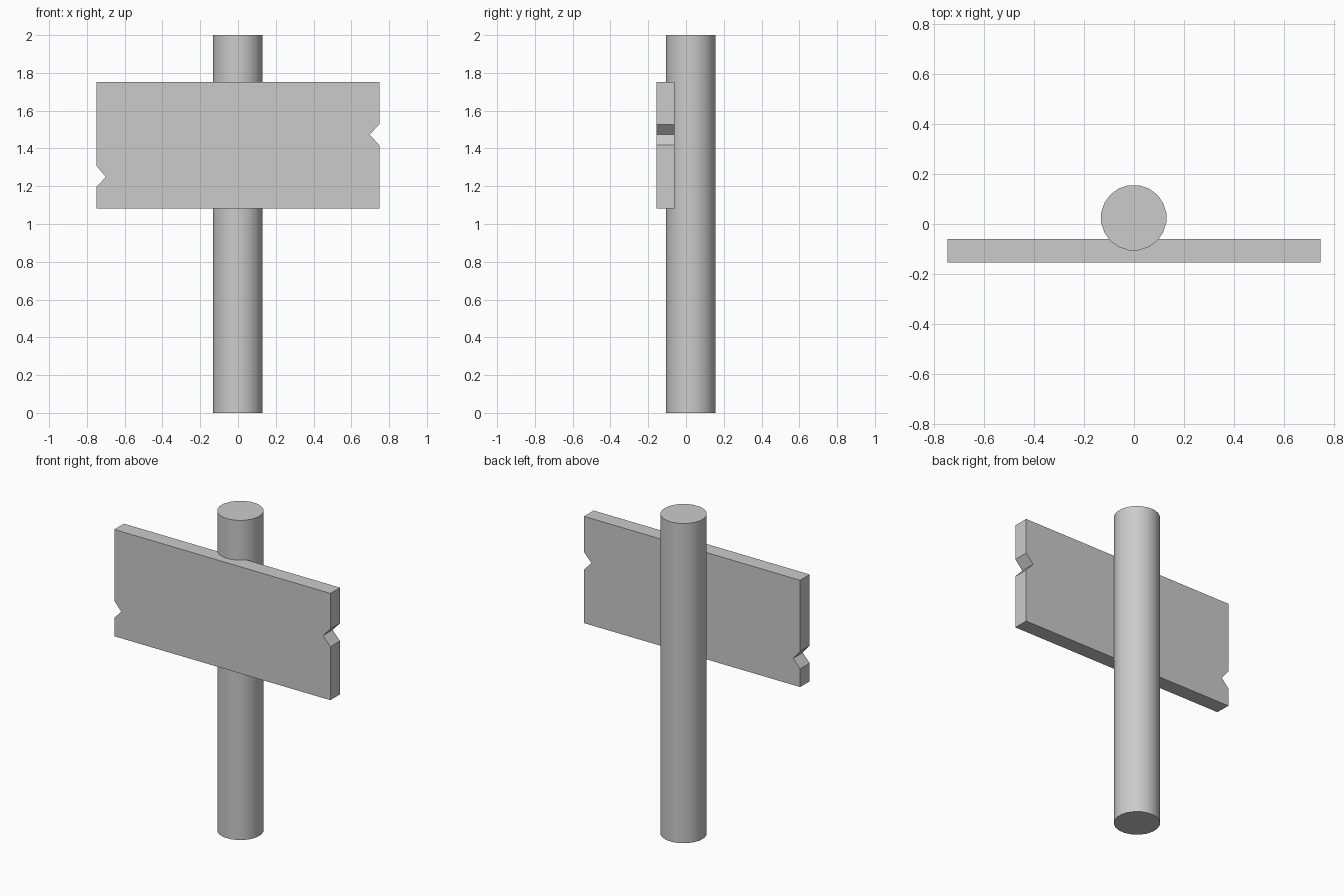
import bpy, bmesh, math

if "Cube" in bpy.data.objects:
    bpy.data.objects.remove(bpy.data.objects["Cube"])

# Round post, full height
bpy.ops.mesh.primitive_cylinder_add(vertices=20, radius=0.132, depth=2,
                                    location=(-0.001, 0.025, 1),
                                    rotation=(0, 0, math.pi / 20))
post = bpy.context.object
post.name = "post"
bpy.ops.object.shade_smooth_by_angle(angle=math.radians(35))

# Sign board: notched outline (x, z) extruded along y
outline = [(-0.748, 1.083), (0.748, 1.083),
           (0.748, 1.417), (0.697, 1.473), (0.748, 1.528),
           (0.748, 1.751), (-0.748, 1.751),
           (-0.748, 1.306), (-0.70, 1.249), (-0.748, 1.197)]
front_y, back_y = -0.155, -0.06
bm = bmesh.new()
face = bm.faces.new([bm.verts.new((x, front_y, z)) for x, z in outline])
ext = bmesh.ops.extrude_face_region(bm, geom=[face])
moved = [g for g in ext["geom"] if isinstance(g, bmesh.types.BMVert)]
bmesh.ops.translate(bm, verts=moved, vec=(0, back_y - front_y, 0))
bmesh.ops.recalc_face_normals(bm, faces=bm.faces)
mesh = bpy.data.meshes.new("sign_board")
bm.to_mesh(mesh)
bm.free()
board = bpy.data.objects.new("sign_board", mesh)
bpy.context.collection.objects.link(board)
